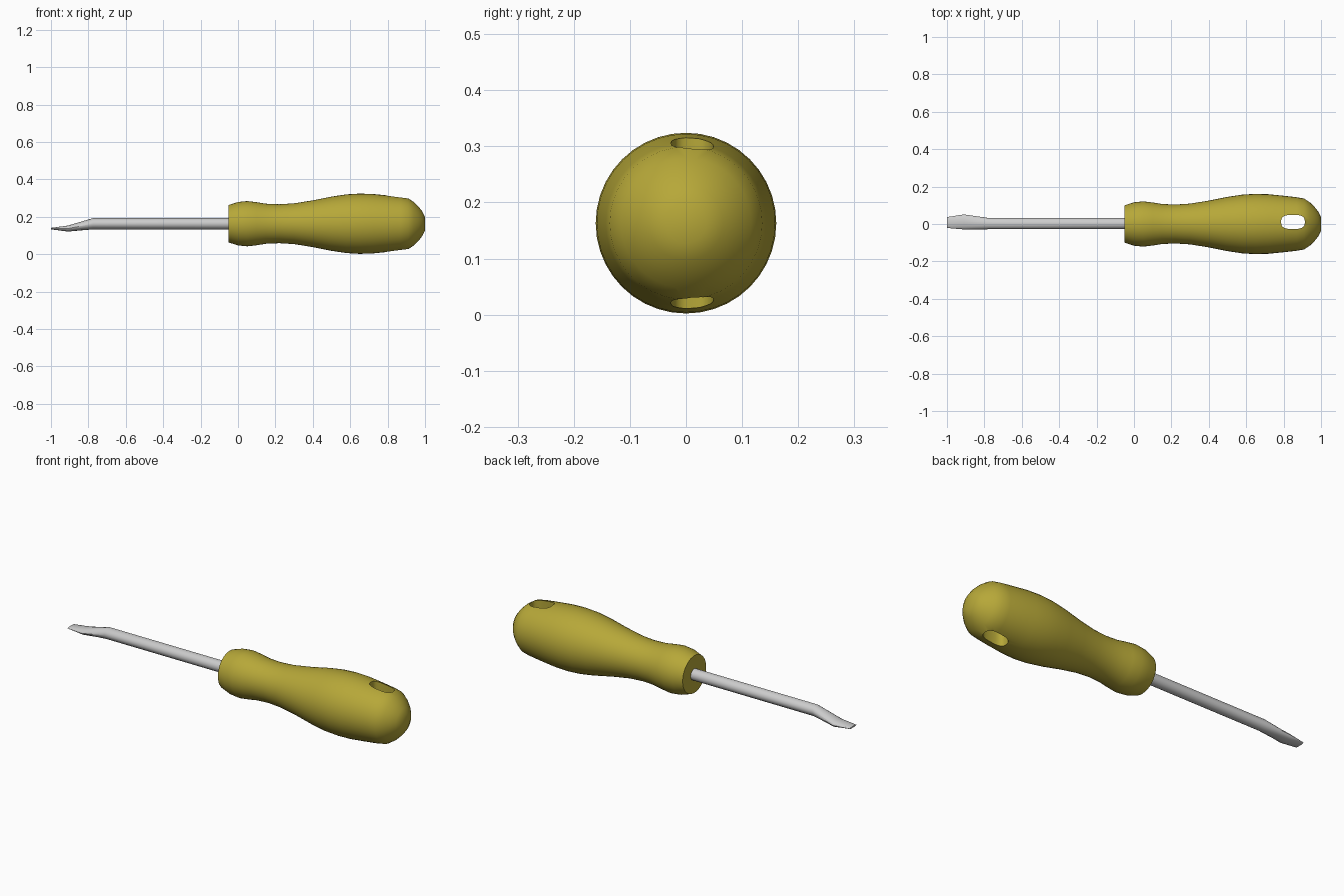
import bpy, bmesh
from math import sin, cos, pi, radians, copysign

if "Cube" in bpy.data.objects:
    bpy.data.objects.remove(bpy.data.objects["Cube"])

AXIS_Z = 0.163


def loft(name, rings, segs, power=1.0):
    """Loft closed rings along x; each ring is (x, cy, cz, ry, rz)."""
    bm = bmesh.new()
    loops = []
    for x, cy, cz, ry, rz in rings:
        loop = []
        for i in range(segs):
            a = 2 * pi * i / segs
            c, s = cos(a), sin(a)
            y = copysign(abs(c) ** power, c)
            z = copysign(abs(s) ** power, s)
            loop.append(bm.verts.new((x, cy + ry * y, cz + rz * z)))
        loops.append(loop)
    for a, b in zip(loops, loops[1:]):
        for i in range(segs):
            j = (i + 1) % segs
            bm.faces.new((a[i], a[j], b[j], b[i]))
    bm.faces.new(loops[0])
    bm.faces.new(loops[-1])
    bmesh.ops.recalc_face_normals(bm, faces=bm.faces)
    mesh = bpy.data.meshes.new(name)
    bm.to_mesh(mesh)
    bm.free()
    obj = bpy.data.objects.new(name, mesh)
    bpy.context.collection.objects.link(obj)
    return obj


def activate(obj):
    bpy.ops.object.select_all(action='DESELECT')
    obj.select_set(True)
    bpy.context.view_layer.objects.active = obj


def smooth(obj, angle):
    activate(obj)
    bpy.ops.object.shade_smooth_by_angle(angle=radians(angle))


# Handle: turned profile of (x, radius)
profile = [(-0.05, 0.10), (0.0, 0.116), (0.05, 0.121), (0.10, 0.115),
           (0.15, 0.107), (0.22, 0.104), (0.30, 0.109), (0.40, 0.125),
           (0.50, 0.145), (0.58, 0.157), (0.65, 0.161), (0.72, 0.159),
           (0.80, 0.151), (0.87, 0.143), (0.91, 0.136), (0.94, 0.116),
           (0.965, 0.092), (0.985, 0.066), (1.0, 0.036)]
handle = loft("handle", [(x, 0, AXIS_Z, r, r) for x, r in profile], 40)

# Hanging hole: rounded slot cut straight through the handle
cutter = loft("hole_cutter", [(-0.2, 0, 0, 0.038, 0.064),
                              (0.2, 0, 0, 0.038, 0.064)], 20, 0.7)
cutter.rotation_euler = (0, pi / 2, 0)
cutter.location = (0.85, 0.011, AXIS_Z)
cutter.hide_render = True
cut = handle.modifiers.new("hanging_hole", 'BOOLEAN')
cut.object = cutter
cut.operation = 'DIFFERENCE'
cut.solver = 'EXACT'
activate(handle)
bpy.ops.object.modifier_apply(modifier=cut.name)
bpy.data.objects.remove(cutter)
smooth(handle, 35)

mat = bpy.data.materials.new("yellow_plastic")
mat.diffuse_color = (0.47, 0.39, 0.04, 1)
mat.use_nodes = True
mat.node_tree.nodes["Principled BSDF"].inputs["Base Color"].default_value = mat.diffuse_color
handle.data.materials.clear()
handle.data.materials.append(mat)

# Shaft with the bent, flattened blade at its end
shaft = loft("shaft_and_blade", [
    (0.0, 0.002, AXIS_Z, 0.03, 0.03),
    (-0.775, 0.002, AXIS_Z, 0.03, 0.03),
    (-0.91, 0.011, 0.137, 0.040, 0.016),
    (-1.0, 0.008, 0.137, 0.029, 0.004)], 16)
smooth(shaft, 30)
